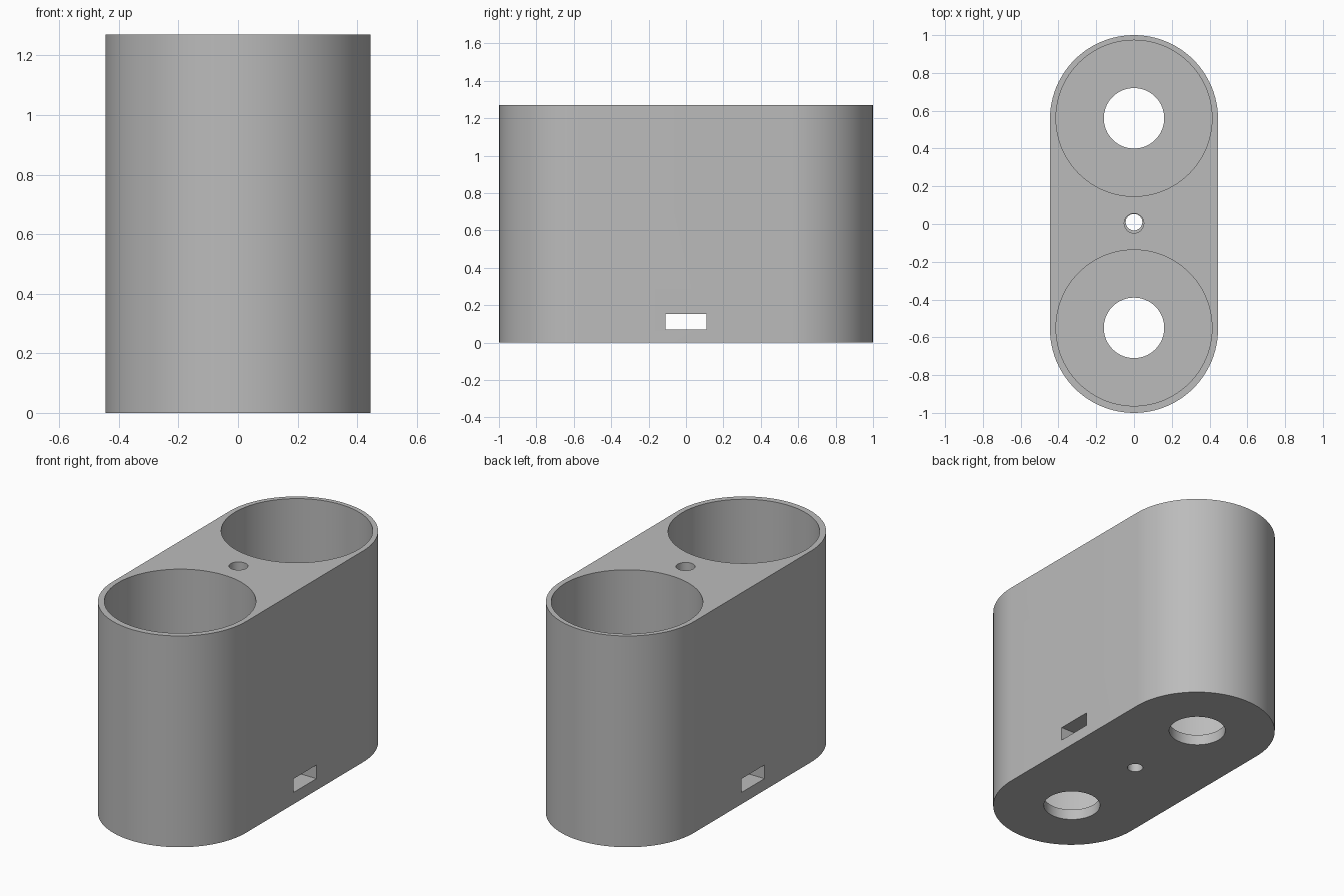
import bpy
import bmesh
import math

cube = bpy.data.objects.get("Cube")
if cube:
    bpy.data.objects.remove(cube, do_unlink=True)

HEIGHT = 1.27
RADIUS = 0.445
OFFSET = 1 - RADIUS
FLOOR = 0.064

grey = bpy.data.materials.new("plain_grey")
grey.use_nodes = True
COLOUR = (0.5, 0.5, 0.5, 1)
grey.diffuse_color = COLOUR
grey.node_tree.nodes["Principled BSDF"].inputs["Base Color"].default_value = COLOUR


def prism(name, outline, z0, z1):
    """Extrude a closed xy outline from z0 to z1."""
    bm = bmesh.new()
    base = bm.faces.new([bm.verts.new((x, y, z0)) for x, y in outline])
    ext = bmesh.ops.extrude_face_region(bm, geom=[base])
    tops = [v for v in ext["geom"] if isinstance(v, bmesh.types.BMVert)]
    bmesh.ops.translate(bm, verts=tops, vec=(0, 0, z1 - z0))
    bmesh.ops.recalc_face_normals(bm, faces=bm.faces)
    mesh = bpy.data.meshes.new(name)
    bm.to_mesh(mesh)
    bm.free()
    mesh.materials.append(grey)
    obj = bpy.data.objects.new(name, mesh)
    bpy.context.collection.objects.link(obj)
    return obj


def arc(radius, cy, start, sweep, steps):
    angles = [start + sweep * i / steps for i in range(steps)]
    return [(radius * math.cos(a), cy + radius * math.sin(a)) for a in angles]


def circle(radius, cy, steps=96):
    return arc(radius, cy, 0, math.tau, steps)


# Outer body with two rounded ends
outline = []
for cy, start in ((OFFSET, 0), (-OFFSET, math.pi)):
    outline += arc(RADIUS, cy, start, math.pi, 48)
    outline.append((RADIUS * math.cos(start + math.pi), cy))
body = prism("twin_holder_body", outline, 0, HEIGHT)

# Deep pockets and the openings in their floors
cutters = []
for label, cy in (("rear", 0.56), ("front", -0.55)):
    cutters.append(prism(label + "_pocket_cutter", circle(0.413, cy), FLOOR, HEIGHT + 0.1))
    cutters.append(prism(label + "_floor_hole_cutter", circle(0.16, cy, 64), -0.1, FLOOR + 0.1))

# Stepped centre hole and cross slot
cutters.append(prism("centre_bore_cutter", circle(0.052, 0.004, 40), 0.11, HEIGHT + 0.1))
cutters.append(prism("centre_floor_hole_cutter", circle(0.044, 0.01, 40), -0.1, 0.12))
slot = [(-0.6, -0.11), (0.6, -0.11), (0.6, 0.11), (-0.6, 0.11)]
cutters.append(prism("cross_slot_cutter", slot, 0.07, 0.152))

for cutter in cutters:
    mod = body.modifiers.new(cutter.name, "BOOLEAN")
    mod.operation = "DIFFERENCE"
    mod.solver = "EXACT"
    mod.object = cutter

# Apply the cuts, then drop the cutters
bpy.context.view_layer.objects.active = body
for obj in bpy.context.selected_objects:
    obj.select_set(False)
body.select_set(True)
for mod in list(body.modifiers):
    bpy.ops.object.modifier_apply(modifier=mod.name)
for cutter in cutters:
    bpy.data.objects.remove(cutter, do_unlink=True)

bpy.ops.object.shade_smooth_by_angle(angle=math.radians(30))
